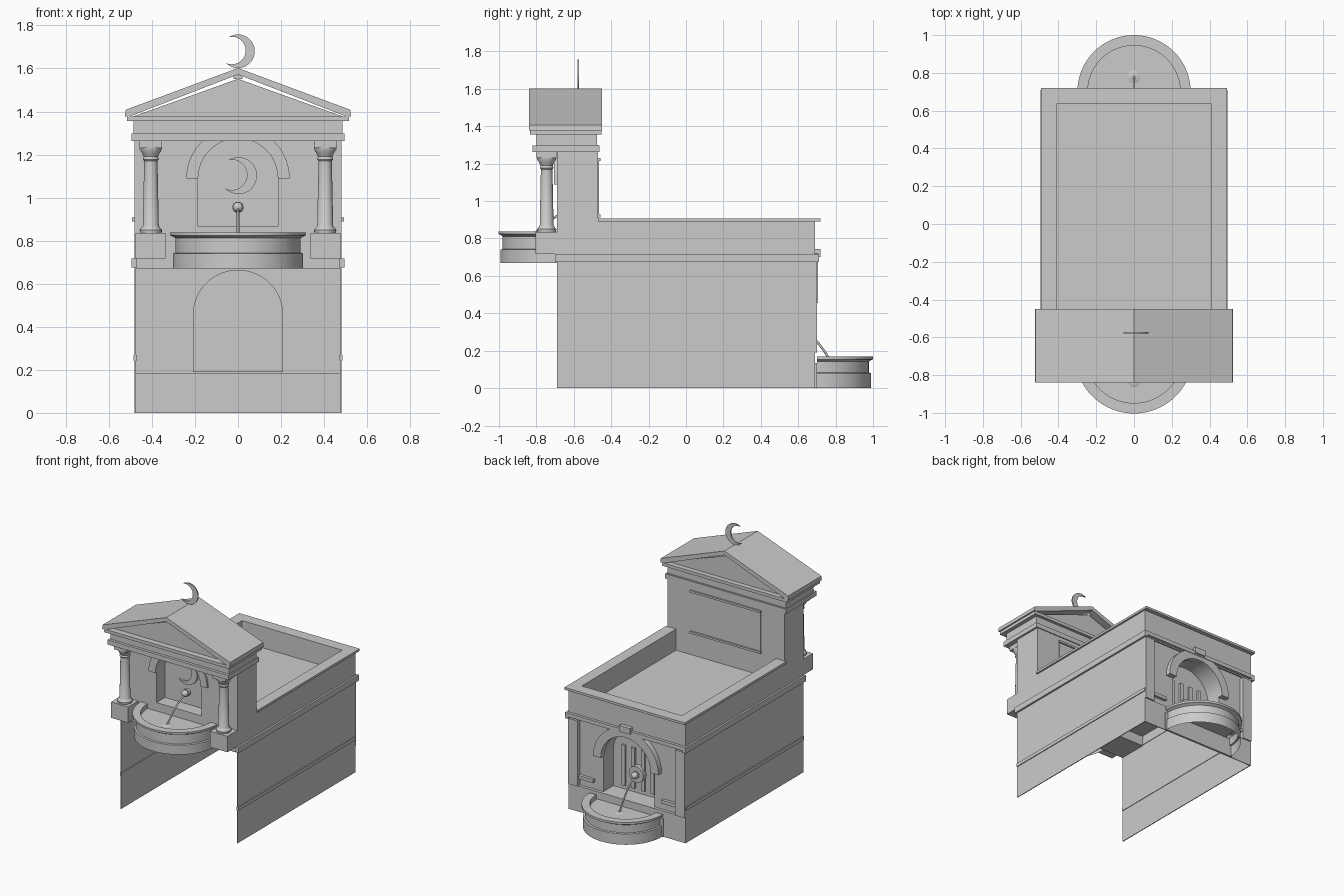
import bpy, bmesh
from math import sin, cos, pi, atan2, sqrt, acos

if "Cube" in bpy.data.objects:
    bpy.data.objects.remove(bpy.data.objects["Cube"])


def finish(name, bm, normals=True):
    if normals:
        bmesh.ops.recalc_face_normals(bm, faces=bm.faces)
    me = bpy.data.meshes.new(name)
    bm.to_mesh(me)
    bm.free()
    ob = bpy.data.objects.new(name, me)
    bpy.context.collection.objects.link(ob)
    return ob


def prism(name, pts, y0, y1):
    """Extrude an x-z outline along y."""
    bm = bmesh.new()
    a = [bm.verts.new((x, y0, z)) for x, z in pts]
    b = [bm.verts.new((x, y1, z)) for x, z in pts]
    n = len(pts)
    bm.faces.new(a)
    bm.faces.new(b[::-1])
    for i in range(n):
        j = (i + 1) % n
        bm.faces.new((a[i], b[i], b[j], a[j]))
    return finish(name, bm)


def box(name, x0, x1, y0, y1, z0, z1):
    return prism(name, [(x0, z0), (x1, z0), (x1, z1), (x0, z1)], y0, y1)


def lathe(name, profile, x, y, start=0, sweep=2 * pi, steps=32):
    """Spin an r-z profile round a vertical axis."""
    bm = bmesh.new()
    rings = [[bm.verts.new((x + r * cos(start + sweep * i / steps),
                            y + r * sin(start + sweep * i / steps), z)) for r, z in profile]
             for i in range(steps + 1)]
    for a, b in zip(rings, rings[1:]):
        for k in range(len(profile) - 1):
            bm.faces.new((a[k], b[k], b[k + 1], a[k + 1]))
    bmesh.ops.remove_doubles(bm, verts=bm.verts, dist=1e-5)
    return finish(name, bm)


def arc(cx, cz, r, a0, a1, n=24):
    return [(cx + r * cos(a0 + (a1 - a0) * i / n), cz + r * sin(a0 + (a1 - a0) * i / n))
            for i in range(n + 1)]


def arch_wall(name, w, z0, z1, r, zc, y0, y1):
    pts = [(-w, z0), (-r, z0)] + arc(0, zc, r, pi, 0) + [(r, z0), (w, z0), (w, z1), (-w, z1)]
    return prism(name, pts, y0, y1)


def arch_trim(name, r0, r1, zc, y0, y1):
    return prism(name, arc(0, zc, r1, 0, pi) + arc(0, zc, r0, pi, 0), y0, y1)


def crescent(name, cx, cz, r, y0, y1):
    """Crescent between an outer circle and a shifted inner one."""
    d, ri = 0.36 * r, 0.82 * r
    ca = (ri * ri - r * r - d * d) / (2 * r * d)
    a = acos(max(-1, ca))
    b = atan2(r * sin(a), r * cos(a) + d)
    t = 0.12
    rot = lambda p: (cx + p[0] * cos(t) + p[1] * sin(t), cz - p[0] * sin(t) + p[1] * cos(t))
    pts = arc(0, 0, r, -a, a) + arc(-d, 0, ri, b, -b)[1:-1]
    return prism(name, [rot(p) for p in pts], y0, y1)


def tube(name, pts, r):
    cu = bpy.data.curves.new(name, 'CURVE')
    cu.dimensions = '3D'
    cu.bevel_depth, cu.bevel_resolution, cu.use_fill_caps = r, 2, True
    sp = cu.splines.new('POLY')
    sp.points.add(len(pts) - 1)
    for p, c in zip(sp.points, pts):
        p.co = (*c, 1)
    ob = bpy.data.objects.new(name, cu)
    bpy.context.collection.objects.link(ob)
    return ob


def spout(name, s, y0, z0, y1, z1):
    """Round hub, falling water and splash; s gives the facing direction."""
    bm = bmesh.new()
    bmesh.ops.create_uvsphere(bm, u_segments=16, v_segments=10, radius=0.024)
    bmesh.ops.translate(bm, verts=bm.verts, vec=(0, y0 + s * 0.03, z0))
    finish(name + "_knob", bm)
    prism(name + "_disc", arc(0, z0, 0.026, 0, 2 * pi * 23 / 24, 23), y0 - s * 0.02, y0 + s * 0.02)
    n = 12
    tube(name + "_water", [(0, y0 + (y1 - y0) * i / n, z0 + (z1 - z0) * (i / n) ** 1.7)
                           for i in range(n + 1)], 0.006)
    lathe(name + "_splash", [(0.035, z1), (0.025, z1 + 0.004), (0, z1 + 0.005)], 0, y1, steps=9)


def basin(name, y, start, r, z0, zn, zr, z1):
    """Half-round basin with base, neck, rim and water."""
    prof = [(r - .01, z0), (r - .01, zn), (r - .022, zn + .003), (r - .022, zr - .008),
            (r - .01, zr), (r, zr + .004), (r, z1), (r - .055, z1), (r - .055, z1 - .035), (0, z1 - .035)]
    lathe(name, prof, 0, y, start, pi, 40)


# Side walls, parapets, string courses and coping
for s, side in ((-1, "left"), (1, "right")):
    def sbox(name, a, b, *rest):
        box(side + "_" + name, min(s * a, s * b), max(s * a, s * b), *rest)
    sbox("wall", .474, .48, -.69, .69, 0, .89)
    sbox("parapet_inner", .41, .416, -.47, .64, .75, .89)
    sbox("coping", .41, .493, -.47, .715, .89, .907)
    sbox("lower_band", .47, .486, -.69, .69, .243, .268)
    sbox("upper_band", .47, .494, -.70, .71, .675, .718)
    sbox("back_pilaster", .40, .478, .66, .70, .19, .675)
    sbox("back_ledge", .28, .40, .66, .69, .243, .268)
    sbox("pedestal", .336, .477, -.805, -.68, .718, .836)
    # Columns
    lathe(side + "_column", [(0, .836), (.05, .836), (.052, .85), (.042, .862), (.037, .87), (.031, 1.17),
                             (.037, 1.178), (.033, 1.19), (.04, 1.205), (.052, 1.225), (.052, 1.232)],
          s * .405, -.745, steps=24)
    sbox("abacus", .352, .458, -.80, -.692, 1.23, 1.262)

# Tank floor and back parapet
box("tank_floor", -.47, .47, -.47, .68, .744, .75)
box("back_parapet_inner", -.416, .416, .634, .64, .75, .89)
box("back_coping", -.493, .493, .634, .72, .89, .907)
box("back_upper_wall", -.48, .48, .684, .69, .68, .89)
box("back_band", -.494, .494, .66, .71, .69, .718)
box("back_plinth", -.48, .48, .684, .69, 0, .19)
box("back_plinth_top", -.48, .48, .66, .69, .184, .19)
box("back_keystone", -.045, .045, .68, .72, .70, .745)

# Back arched niche with grille
arch_wall("back_wall", .475, .19, .70, .21, .455, .66, .668)
arch_trim("back_arch_trim", .205, .268, .455, .66, .706)
outline = [(-.21, .19)] + arc(0, .455, .21, pi, 0) + [(.21, .19)]
bm = bmesh.new()
front = [bm.verts.new((x, .668, z)) for x, z in outline]
back = [bm.verts.new((x, .55, z)) for x, z in outline]
for i in range(len(outline)):
    j = (i + 1) % len(outline)
    bm.faces.new((front[i], front[j], back[j], back[i]))
bm.faces.new(back)
finish("back_niche", bm)
for i in range(4):
    x = -.12 + .08 * i
    box("grille_bar", x - .014, x + .014, .55, .565, .22, .52)
prism("back_rosette", arc(0, .34, .06, 0, 2 * pi * 23 / 24, 23), .55, .585)

# Front tower with arched niche
box("tower_base", -.48, .48, -.69, -.59, .67, .865)
arch_wall("tower_front", .48, .865, 1.30, .185, 1.09, -.69, -.59)
box("tower_body", -.48, .48, -.59, -.47, .67, 1.30)
arch_trim("front_arch_trim", .185, .24, 1.09, -.705, -.685)
crescent("niche_crescent", .002, 1.102, .086, -.605, -.585)
for z in (.912, 1.215):
    box("rear_panel_ledge", -.29, .29, -.475, -.458, z, z + .015)
for x in (-.285, .275):
    box("rear_panel_edge", x, x + .01, -.475, -.466, .912, 1.22)

# Entablature
box("architrave", -.495, .495, -.82, -.463, 1.262, 1.297)
box("frieze", -.486, .486, -.80, -.475, 1.297, 1.355)
box("cornice", -.515, .515, -.835, -.453, 1.355, 1.378)

# Pediment, roof and finial
prism("pediment", [(-.49, 1.376), (.49, 1.376), (0, 1.552)], -.79, -.49)
prism("roof", [(-.525, 1.378), (-.50, 1.378), (0, 1.572), (.50, 1.378), (.525, 1.378),
               (.522, 1.408), (0, 1.602), (-.522, 1.408)], -.84, -.45)
box("ridge_block", -.02, .02, -.79, -.49, 1.55, 1.57)
crescent("roof_crescent", 0, 1.68, .078, -.581, -.571)

# Basins and spouts
basin("front_basin", -.69, pi, .313, .67, .74, .82, .838)
basin("back_basin", .70, 0, .30, 0, .08, .15, .17)
box("back_basin_joint", -.30, .30, .688, .70, 0, .135)
spout("front_spout", -1, -.59, .955, -.83, .803)
spout("back_spout", 1, .57, .34, .78, .135)

# Smooth curved parts, keep edges sharp
bpy.ops.object.select_all(action='DESELECT')
for ob in bpy.data.objects:
    if ob.type == 'MESH':
        ob.select_set(True)
        bpy.context.view_layer.objects.active = ob
bpy.ops.object.shade_smooth_by_angle(angle=0.6)
